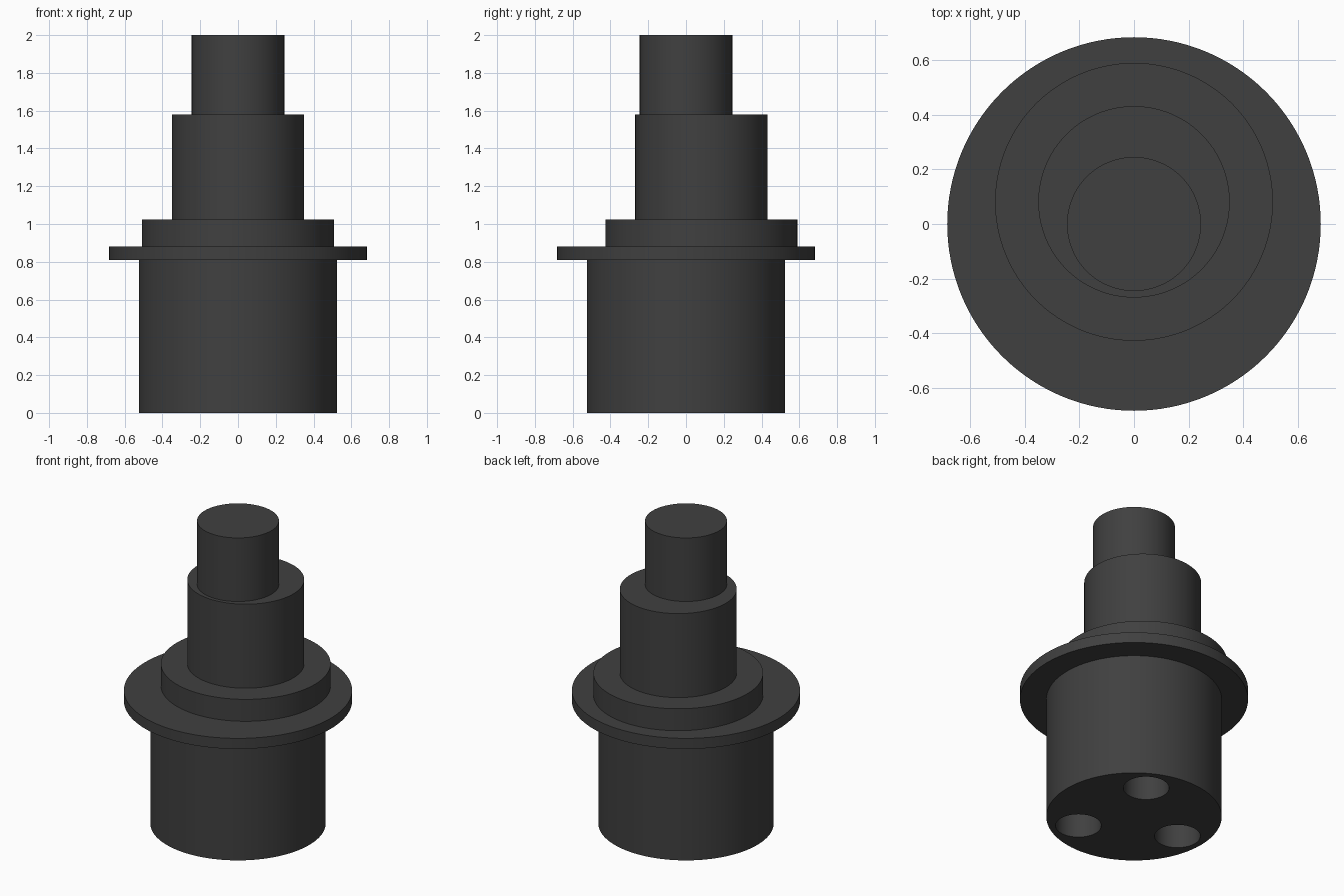
import bpy, math

if "Cube" in bpy.data.objects:
    bpy.data.objects.remove(bpy.data.objects["Cube"])

SEGMENTS = 128
ECC = 0.081   # sideways offset of the eccentric sections

steel = bpy.data.materials.new("dark_grey")
steel.diffuse_color = (0.051, 0.051, 0.051, 1.0)
steel.use_nodes = True
steel.node_tree.nodes["Principled BSDF"].inputs["Base Color"].default_value = steel.diffuse_color


def cylinder(name, radius, z0, z1, x=0.0, y=0.0, segments=SEGMENTS):
    bpy.ops.mesh.primitive_cylinder_add(
        vertices=segments, radius=radius, depth=z1 - z0,
        location=(x, y, (z0 + z1) / 2))
    ob = bpy.context.object
    ob.name = name
    ob.data.materials.append(steel)
    return ob


def smooth(ob):
    bpy.ops.object.select_all(action='DESELECT')
    ob.select_set(True)
    bpy.context.view_layer.objects.active = ob
    bpy.ops.object.shade_smooth_by_angle(angle=math.radians(30))


# Stepped shaft: name, radius, bottom, top, y offset
base = cylinder("base_drum", 0.525, 0.0, 0.81)
parts = [base,
         cylinder("flange", 0.683, 0.81, 0.88),
         cylinder("eccentric_collar", 0.508, 0.88, 1.025, y=ECC),
         cylinder("eccentric_journal", 0.35, 1.025, 1.58, y=ECC),
         cylinder("top_shaft", 0.245, 1.58, 2.0)]

# Three blind pin holes in the underside of the drum
for i in range(3):
    a = math.radians(62 + 120 * i)
    cutter = cylinder("pin_hole_cutter", 0.137, -0.1, 0.4,
                      0.35 * math.cos(a), 0.35 * math.sin(a), 64)
    cutter.hide_render = True
    mod = base.modifiers.new("pin_hole", 'BOOLEAN')
    mod.operation = 'DIFFERENCE'
    mod.solver = 'EXACT'
    mod.object = cutter
    bpy.context.view_layer.objects.active = base
    bpy.ops.object.modifier_apply(modifier=mod.name)
    bpy.data.objects.remove(cutter, do_unlink=True)

for part in parts:
    smooth(part)
